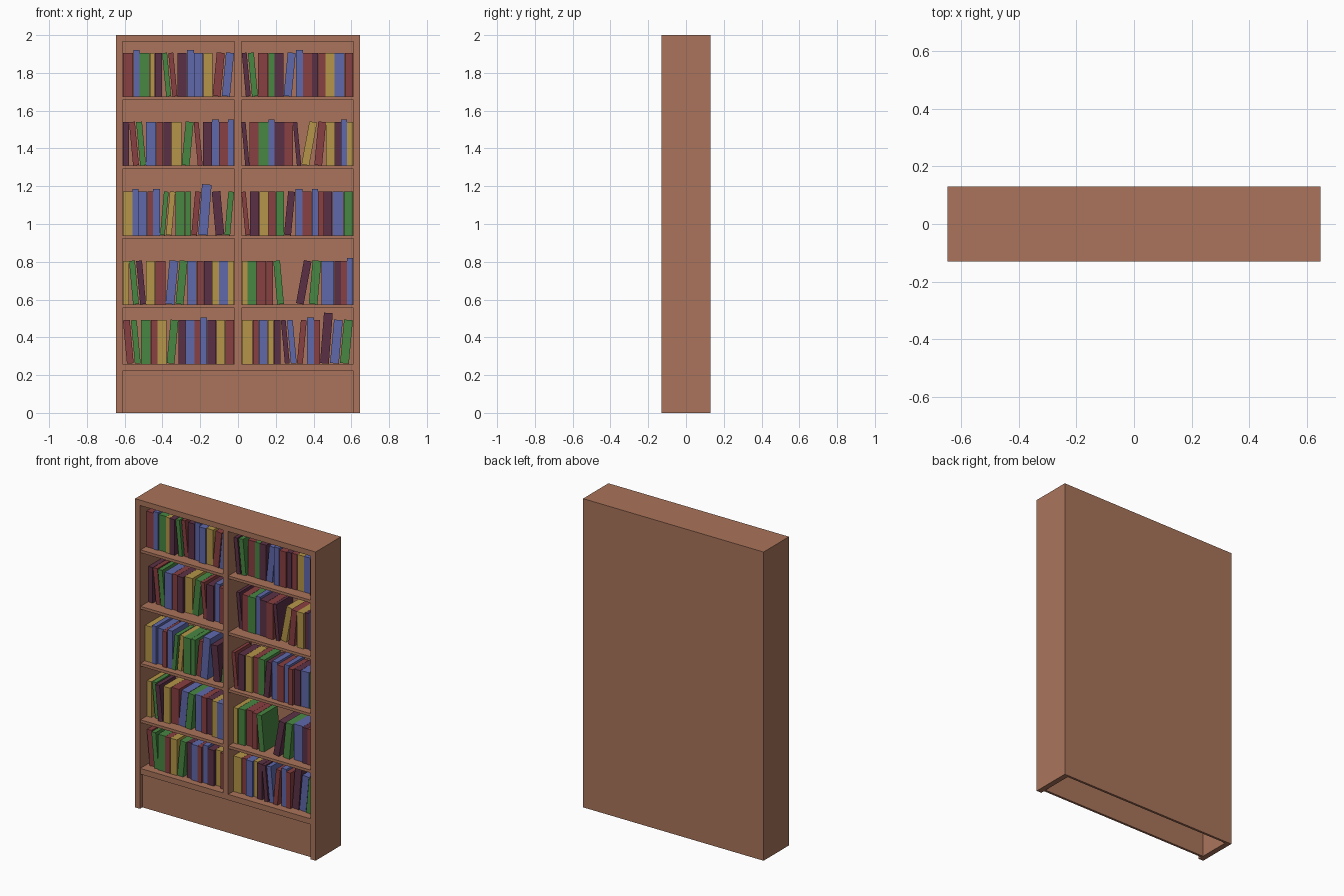
import bpy, bmesh, random
from math import asin
from mathutils import Matrix, Vector

if "Cube" in bpy.data.objects:
    bpy.data.objects.remove(bpy.data.objects["Cube"])

random.seed(4)

def material(name, rgb):
    m = bpy.data.materials.new(name)
    m.diffuse_color = (*rgb, 1)
    m.use_nodes = True
    m.node_tree.nodes["Principled BSDF"].inputs["Base Color"].default_value = m.diffuse_color
    return m

wood = material("brown wood", (0.40, 0.175, 0.105))
covers = {
    "R": material("red cover", (0.25, 0.05, 0.052)),
    "B": material("blue cover", (0.115, 0.14, 0.41)),
    "G": material("green cover", (0.065, 0.24, 0.055)),
    "Y": material("yellow cover", (0.46, 0.30, 0.065)),
    "P": material("plum cover", (0.105, 0.03, 0.06)),
}
order = list(covers)

def finish(name, bm, mats):
    me = bpy.data.meshes.new(name)
    bm.to_mesh(me)
    bm.free()
    for m in mats:
        me.materials.append(m)
    ob = bpy.data.objects.new(name, me)
    bpy.context.collection.objects.link(ob)
    return ob

def add_box(bm, lo, hi, mat=0, turn=Matrix()):
    lo, hi = Vector(lo), Vector(hi)
    m = turn @ Matrix.Translation((lo + hi) / 2) @ Matrix.Diagonal((*(hi - lo), 1))
    verts = bmesh.ops.create_cube(bm, size=1, matrix=m)["verts"]
    for f in {f for v in verts for f in v.link_faces}:
        f.material_index = mat

def board(name, lo, hi):
    bm = bmesh.new()
    add_box(bm, lo, hi)
    return finish(name, bm, [wood])

# Case: sides, top, back, plinth, base, divider
W, D, T, H = 0.647, 0.13, 0.035, 2.0
IN = W - T
BACK = D - 0.015
for side, s in (("left", -1), ("right", 1)):
    a, b = sorted((s * IN, s * W))
    board(side + "_side_panel", (a, -D, 0), (b, D, H))
board("top_board", (-IN, -D, H - T), (IN, D, H))
board("back_panel", (-IN, BACK, 0), (IN, D, H - T))
board("plinth", (-IN, -D + 0.025, 0), (IN, -D + 0.04, 0.224))
board("base_shelf", (-IN, -D + 0.004, 0.223), (IN, BACK, 0.26))
board("divider", (-0.018, -D + 0.002, 0.26), (0.018, BACK, H - T))

# Four thinner shelves
floors = [1.675, 1.309, 0.940, 0.574, 0.260]
for i, z in enumerate(floors[:4]):
    board(f"shelf_{i + 1}", (-IN, -D + 0.006, z - 0.018), (IN, BACK, z))

# Books, left bay | right bay: colour, footprint width, then
# < leans left, > leans right, ) leans far right, + tall, _ empty gap
rows = [
    "R10 B6 G10 Y5 P7 G9< R9< P9 B7 B9 Y9 R12> B12> | "
    "P9< G10< R10 G6 P9 B12> B7 R9 P6 R7 Y9 B10 R8",
    "P6 R10< G10< B10 R7 P8 Y10 G12> R9< P9 B7 R9 B6 | "
    "P8< R9 G10 B6 P10 R9 P8< Y16) R12> Y9 P6 B6 Y6",
    "Y10 B6 B9 R6 B7 G9> Y10> G10 G6 R10> B14>+ P13< G10> | "
    "R8< P9 Y9 R7 G8 P11> B7 R9 B6 R6 P8 B11 G9",
    "Y6 G10< P10< Y9 R10 B13> G12> B9 R7 P8 Y7 B9 Y6 | "
    "Y6 G9 R10 R7 G11< _12 P16) G13> B13 P7 R6 B6",
    "R11< G10< G10 R7 Y9 G12> P7 B9 R6 B7 P9 Y9 R9 | "
    "Y11 R6 B9 Y6 P7 P9< B10< R10> B7 R6 P13>+ B13> G13>",
]
recess = [0.068, 0.08, 0.05, 0.064, 0.055]
leans = {"<": -4, ">": 4, ")": 8}

def parse(text):
    """Return (colour, left, width, lean, tall) in grid steps, and the total."""
    out, x, last = [], 0, 0
    for tok in text.split():
        width = int(tok[1:].strip("<>)+"))
        lean = next((v for k, v in leans.items() if k in tok), 0)
        if lean * last > 0:                 # neighbours lean on each other
            x -= 3
        if tok[0] != "_":
            out.append((tok[0], x, width, lean, "+" in tok))
        x, last = x + width, lean
    return out, x

for r, (row, z, rec) in enumerate(zip(rows, floors, recess)):
    for side, text, x0, x1 in zip(("left", "right"), row.split("|"),
                                  (-0.609, 0.020), (-0.020, 0.609)):
        bm = bmesh.new()
        books, total = parse(text)
        step = (x1 - x0) / total
        for colour, x, width, lean, tall in books:
            h = 0.268 if tall else (0.245 if colour == "B" and width < 8 else 0.231)
            w = max(width - abs(lean), 4.5) * step - 0.001
            left = x0 + x * step
            right = left + width * step - 0.001
            y = -D + rec + random.uniform(-0.012, 0.012)
            if lean:
                # pivot on the lower corner on the side it leans toward
                a = asin(lean * step / h)
                px = left + w if lean > 0 else right - w
                turn = Matrix.Translation((px, 0, z)) @ Matrix.Rotation(a, 4, "Y")
                lo, hi = (-w, 0) if lean > 0 else (0, w)
                add_box(bm, (lo, y, 0), (hi, y + 0.165, h), order.index(colour), turn)
            else:
                add_box(bm, (left, y, z), (right, y + 0.165, z + h), order.index(colour))
        finish(f"books_row_{r + 1}_{side}", bm, covers.values())
